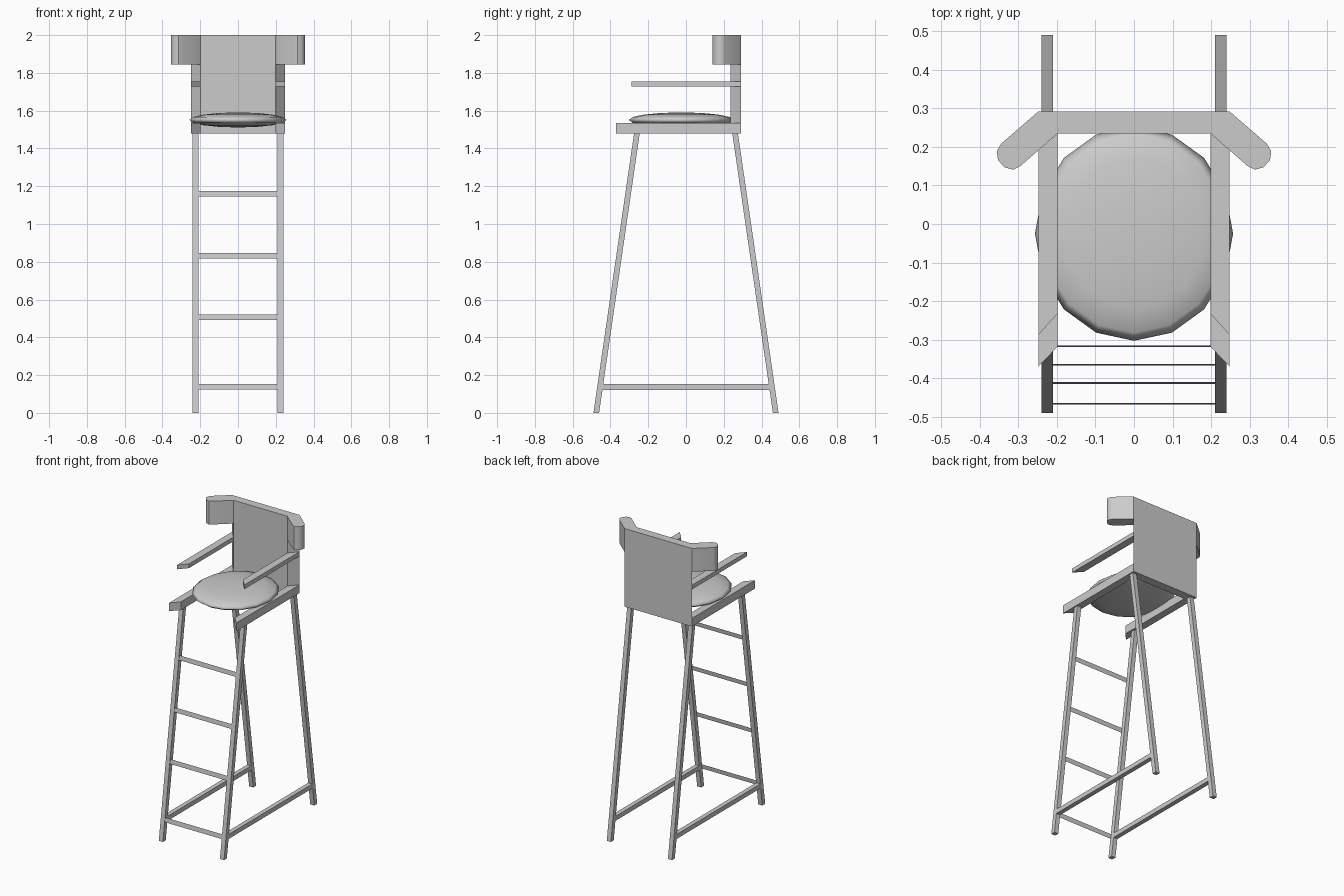
import bpy, bmesh, math

if "Cube" in bpy.data.objects:
    bpy.data.objects.remove(bpy.data.objects["Cube"])


def make(name, bm, smooth=False):
    bmesh.ops.recalc_face_normals(bm, faces=bm.faces)
    me = bpy.data.meshes.new(name)
    bm.to_mesh(me)
    bm.free()
    ob = bpy.data.objects.new(name, me)
    bpy.context.collection.objects.link(ob)
    if smooth:
        bpy.context.view_layer.objects.active = ob
        ob.select_set(True)
        bpy.ops.object.shade_smooth_by_angle(angle=math.radians(40))
        ob.select_set(False)
    return ob


def loft(name, low, high, smooth=False):
    """Closed solid between two matching outlines."""
    bm = bmesh.new()
    a = [bm.verts.new(p) for p in low]
    b = [bm.verts.new(p) for p in high]
    n = len(a)
    bm.faces.new(a)
    bm.faces.new(b)
    for i in range(n):
        j = (i + 1) % n
        bm.faces.new((a[i], a[j], b[j], b[i]))
    return make(name, bm, smooth)


def prism(name, outline, z0, z1, smooth=False):
    return loft(name, [(x, y, z0) for x, y in outline],
                [(x, y, z1) for x, y in outline], smooth)


def rect(x0, x1, y0, y1):
    return [(x0, y0), (x1, y0), (x1, y1), (x0, y1)]


LEG_TOP = 1.48
for s, side in ((1, "right"), (-1, "left")):
    # Splayed legs
    for f, end in ((-1, "front"), (1, "back")):
        low = [(s * x, f * y, 0) for x, y in rect(.21, .24, .46, .49)]
        high = [(s * x, f * y, LEG_TOP) for x, y in rect(.21, .24, .245, .275)]
        loft(f"{end}_leg_{side}", low, high)

    # Side stretchers between the legs
    prism(f"stretcher_{side}", [(s * x, y) for x, y in rect(.21, .24, -.445, .445)], .122, .152)

    # Seat rails and armrests, cut diagonally in front and mitred to the back
    for name, y_in, y_out, z0, z1 in (("seat_rail", -.318, -.37, LEG_TOP, 1.535),
                                      ("armrest", -.232, -.288, 1.727, 1.755)):
        prism(f"{name}_{side}", [(s * .198, y_in), (s * .248, y_out),
                                 (s * .248, .292), (s * .198, .235)], z0, z1)

    # Headrest wings with rounded ends
    wing = [(.198, .235), (.295, .15), (.314, .141), (.336, .147),
            (.353, .166), (.356, .188), (.345, .208), (.248, .292)]
    prism(f"headrest_wing_{side}", [(s * x, y) for x, y in wing], 1.845, 2.0, True)

# Backrest with angled sides
prism("backrest", [(-.198, .235), (.198, .235), (.248, .292), (-.248, .292)], LEG_TOP, 2.0)

# Flat ladder rungs lying along the slope of the front legs
slope = .215 / LEG_TOP
for i, z in enumerate((.138, .506, .832, 1.16)):
    bm = bmesh.new()
    corners = [(-.21, z - .015), (.21, z - .015), (.21, z + .015), (-.21, z + .015)]
    bm.faces.new([bm.verts.new((x, -.486 + slope * h, h)) for x, h in corners])
    make(f"rung_{i + 1}", bm)

# Domed seat cushion
bm = bmesh.new()
bmesh.ops.create_uvsphere(bm, u_segments=16, v_segments=8, radius=1)
for v in bm.verts:
    v.co = (v.co.x * .257, v.co.y * .278 - .025, v.co.z * .04 + 1.551)
cushion = make("seat_cushion", bm)
for p in cushion.data.polygons:
    p.use_smooth = True
